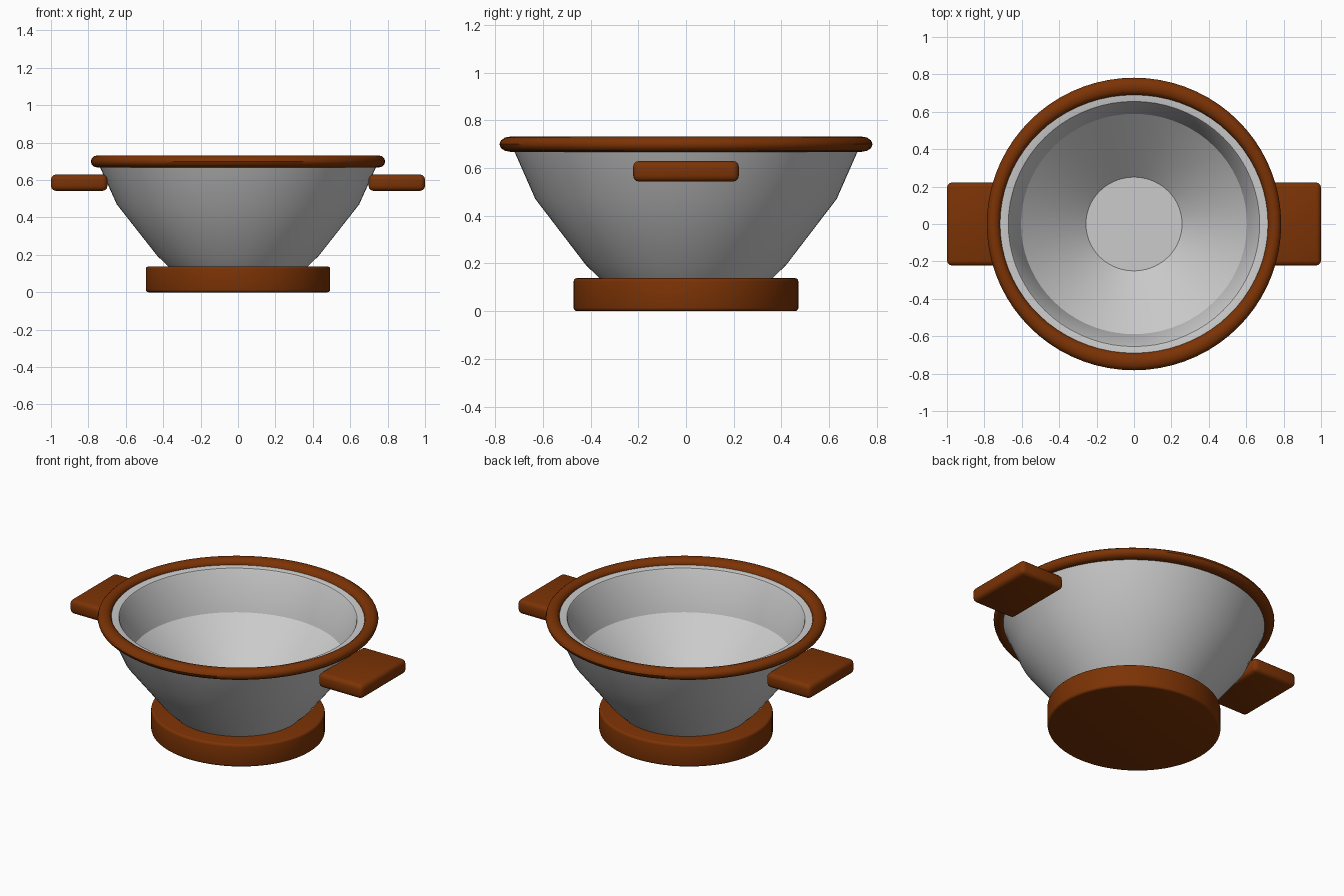
import bpy, bmesh, math

cube = bpy.data.objects.get("Cube")
if cube:
    bpy.data.objects.remove(cube, do_unlink=True)


def material(name, rgb, roughness):
    m = bpy.data.materials.new(name)
    m.use_nodes = True
    m.diffuse_color = (*rgb, 1)
    bsdf = m.node_tree.nodes["Principled BSDF"]
    bsdf.inputs["Base Color"].default_value = (*rgb, 1)
    bsdf.inputs["Roughness"].default_value = roughness
    return m


BROWN = material("brown wood", (0.2, 0.033, 0.0015), 0.6)
GREY = material("grey metal", (0.6, 0.6, 0.6), 0.5)


def finish(name, bm, mat, angle):
    """Turn a bmesh into a smooth-shaded object with sharp creases."""
    bmesh.ops.recalc_face_normals(bm, faces=bm.faces)
    mesh = bpy.data.meshes.new(name)
    bm.to_mesh(mesh)
    bm.free()
    mesh.materials.append(mat)
    ob = bpy.data.objects.new(name, mesh)
    bpy.context.collection.objects.link(ob)
    bpy.ops.object.select_all(action='DESELECT')
    ob.select_set(True)
    bpy.context.view_layer.objects.active = ob
    bpy.ops.object.shade_smooth_by_angle(angle=math.radians(angle))


def lathe(name, profile, mat, angle, closed=False, steps=72):
    """Sweep (x radius, y radius, z) points around the z axis."""
    bm = bmesh.new()
    turn = [2 * math.pi * i / steps for i in range(steps)]
    rings = [[bm.verts.new((rx * math.cos(a), ry * math.sin(a), z)) for a in turn]
             for rx, ry, z in profile]
    pairs = list(zip(rings, rings[1:]))
    if closed:
        pairs.append((rings[-1], rings[0]))
    for a, b in pairs:
        for i in range(steps):
            j = (i + 1) % steps
            bm.faces.new((a[i], a[j], b[j], b[i]))
    if not closed:
        bm.faces.new(rings[0])
        bm.faces.new(rings[-1])
    finish(name, bm, mat, angle)


def oval(profile, k):
    return [(r, r * k, z) for r, z in profile]


# Bowl: outer wall up, softened lip, steep inner band, cone down to the floor
bowl = [(0.335, 0.10), (0.37, 0.135), (0.432, 0.195), (0.648, 0.47), (0.752, 0.70),
        (0.678, 0.70), (0.672, 0.698), (0.667, 0.691),
        (0.604, 0.457), (0.257, 0.145)]
lathe("bowl", oval(bowl, 0.975), GREY, 24)

# Rim: rounded ring around the lip
rim = []
for i in range(12):
    a = 2 * math.pi * i / 12
    c = math.cos(a)
    rim.append((0.7515 + 0.0355 * c, 0.736 + 0.046 * c, 0.6995 + 0.032 * math.sin(a)))
lathe("rim", rim, BROWN, 40, closed=True)

# Base: thick disc with softened edges
R, H, B = 0.493, 0.138, 0.014
arc = [math.radians(d) for d in (0, 30, 60, 90)]
base = [(R - B + B * math.sin(a), B - B * math.cos(a)) for a in arc]
base += [(r, H - z) for r, z in reversed(base)]
lathe("base", oval(base, 0.956), BROWN, 35)

# Handles: bevelled flat blocks on both sides
for side, name in ((1, "left_handle"), (-1, "right_handle")):
    bm = bmesh.new()
    bmesh.ops.create_cube(bm, size=1)
    for v in bm.verts:
        v.co.x = side * 0.849 + v.co.x * 0.302
        v.co.y *= 0.444
        v.co.z = 0.586 + v.co.z * 0.087
    bmesh.ops.bevel(bm, geom=bm.edges[:], offset=0.026, segments=3,
                    profile=0.5, affect='EDGES')
    finish(name, bm, BROWN, 35)
